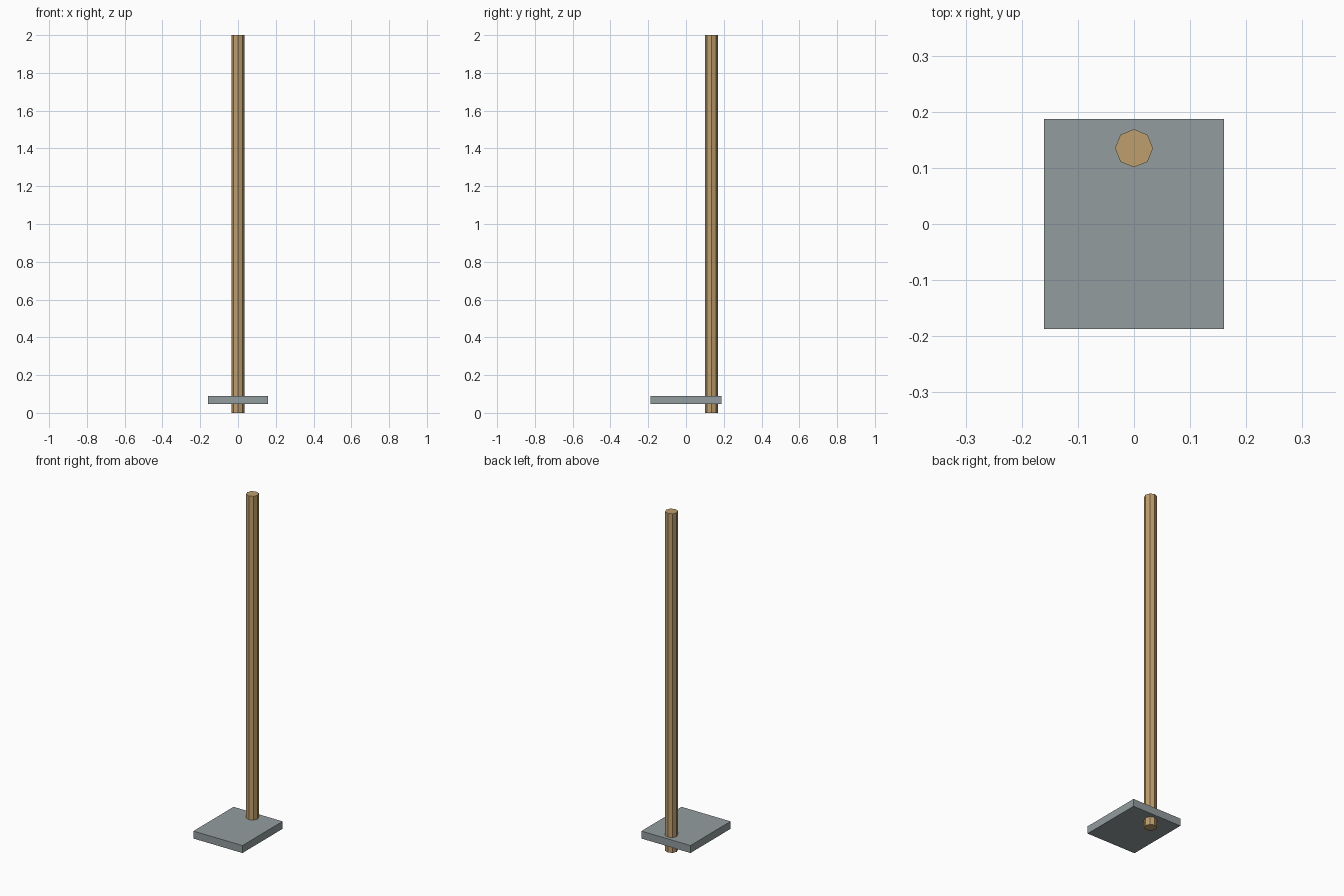
import bpy

cube = bpy.data.objects.get("Cube")
if cube:
    bpy.data.objects.remove(cube, do_unlink=True)


def make_material(name, rgb):
    mat = bpy.data.materials.new(name)
    mat.use_nodes = True
    color = (*rgb, 1.0)
    mat.diffuse_color = color
    mat.node_tree.nodes["Principled BSDF"].inputs["Base Color"].default_value = color
    return mat


def finish(name, mat):
    obj = bpy.context.object
    obj.name = name
    obj.data.name = name
    obj.data.materials.append(mat)
    return obj


wood = make_material("tan wood", (0.52, 0.345, 0.155))
metal = make_material("grey metal", (0.29, 0.335, 0.345))

# Eight-sided pole, passing through the plate near its back edge
bpy.ops.mesh.primitive_cylinder_add(vertices=8, radius=0.034, depth=2.0,
                                    location=(0, 0.135, 1.0))
finish("pole", wood)

# Flat rectangular plate
bpy.ops.mesh.primitive_cube_add(size=1, location=(0, 0, 0.0685))
plate = finish("plate", metal)
plate.scale = (0.32, 0.374, 0.044)
